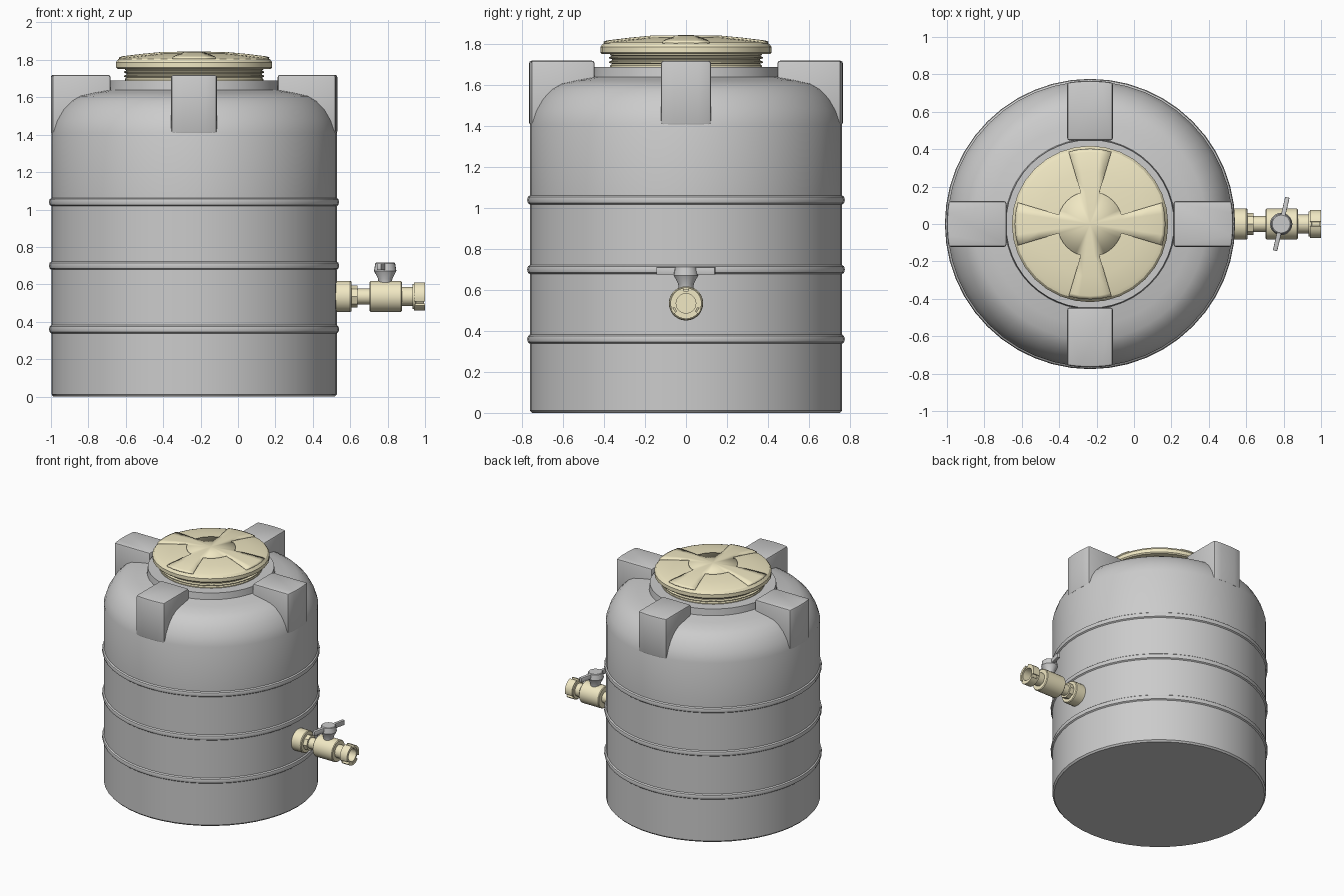
import bpy, bmesh, math
from mathutils import Matrix, Vector

if "Cube" in bpy.data.objects:
    bpy.data.objects.remove(bpy.data.objects["Cube"])

CX = -0.235            # tank axis
PZ = 0.535             # outlet pipe height
cream = bpy.data.materials.new("cream_plastic")
cream.diffuse_color = (0.88, 0.81, 0.55, 1)
cream.use_nodes = True
cream.node_tree.nodes["Principled BSDF"].inputs["Base Color"].default_value = cream.diffuse_color


def finish(name, bm, mat=None, angle=32):
    bmesh.ops.remove_doubles(bm, verts=bm.verts, dist=1e-5)
    bmesh.ops.recalc_face_normals(bm, faces=bm.faces)
    me = bpy.data.meshes.new(name)
    bm.to_mesh(me)
    bm.free()
    ob = bpy.data.objects.new(name, me)
    bpy.context.collection.objects.link(ob)
    if mat:
        me.materials.append(mat)
    for p in me.polygons:
        p.use_smooth = True
    me.set_sharp_from_angle(angle=math.radians(angle))
    return ob


def lathe(name, profile, segs, matrix, mat=None, closed=False):
    """Spin (radius, height) points around local z; closed joins last to first."""
    bm = bmesh.new()
    rings = [[bm.verts.new(matrix @ Vector((r * math.cos(a), r * math.sin(a), h)))
              for a in (math.tau * i / segs for i in range(segs))] if r > 0
             else [bm.verts.new(matrix @ Vector((0, 0, h)))] for r, h in profile]
    pairs = list(zip(rings, rings[1:])) + ([(rings[-1], rings[0])] if closed else [])
    for a, b in pairs:
        for i in range(segs):
            j = (i + 1) % segs
            if len(a) == 1:
                bm.faces.new((a[0], b[i], b[j]))
            elif len(b) == 1:
                bm.faces.new((a[i], a[j], b[0]))
            else:
                bm.faces.new((a[i], a[j], b[j], b[i]))
    return finish(name, bm, mat)


def prism(name, outline, z0, z1, matrix, mat=None, bevel=0.0):
    bm = bmesh.new()
    f = bm.faces.new([bm.verts.new((x, y, z0)) for x, y in outline])
    up = bmesh.ops.extrude_face_region(bm, geom=[f])["geom"]
    bmesh.ops.translate(bm, vec=(0, 0, z1 - z0),
                        verts=[v for v in up if isinstance(v, bmesh.types.BMVert)])
    bmesh.ops.recalc_face_normals(bm, faces=bm.faces)
    if bevel:
        sharp = [e for e in bm.edges if e.calc_face_angle(0) > 0.9]
        bmesh.ops.bevel(bm, geom=sharp, offset=bevel, segments=2, profile=0.5, affect='EDGES')
    bm.transform(matrix)
    return finish(name, bm, mat)


def arc(r, a0, a1, n):
    return [(r * math.cos(a0 + (a1 - a0) * i / n), r * math.sin(a0 + (a1 - a0) * i / n))
            for i in range(n + 1)]


axis = Matrix.Translation((CX, 0, 0))
pipe = Matrix.Translation((0, 0, PZ)) @ Matrix.Rotation(math.pi / 2, 4, 'Y')

# Tank shell with three hoops, rounded shoulder and neck
R = 0.763
body = [(0, 0), (0.752, 0), (R, 0.012)]
for z in (0.36, 0.70, 1.04):
    body += [(R, z - 0.022), (0.772, z - 0.015), (0.776, z), (0.772, z + 0.015), (R, z + 0.022)]
body += [(R, 1.41), (0.742, 1.475), (0.708, 1.535), (0.665, 1.58), (0.62, 1.607),
         (0.54, 1.625), (0.455, 1.64), (0.45, 1.69), (0.36, 1.69), (0, 1.69)]
lathe("tank_body", body, 48, axis)

# Four shoulder blocks, outer face following the wall
half = math.asin(0.122 / 0.766)
block = arc(0.766, -half, half, 4) + [(0.447, 0.122), (0.447, -0.122)]
for i in range(4):
    prism(f"shoulder_block_{i + 1}", block, 1.405, 1.72,
          axis @ Matrix.Rotation(i * math.pi / 2, 4, 'Z'), bevel=0.012)

# Threaded collar under the lid
thread = [(0.30, 1.685), (0.37, 1.685), (0.37, 1.697)]
for z in (1.705, 1.727):
    thread += [(0.362, z), (0.375, z + 0.005), (0.375, z + 0.011), (0.362, z + 0.016)]
thread += [(0.37, 1.748), (0.37, 1.765), (0.30, 1.765)]
lathe("lid_thread", thread, 40, axis, cream, closed=True)

# Domed lid
lathe("lid", [(0, 1.752), (0.41, 1.752), (0.418, 1.76), (0.418, 1.787), (0.405, 1.804),
              (0.385, 1.811), (0.28, 1.824), (0.175, 1.834), (0, 1.837)], 32, axis, cream)

# Raised cross on the lid: centre disc and four flared arms
bm = bmesh.new()
ARM = math.radians(16.5)
levels = [(0.175, 1.842), (0.28, 1.832), (0.385, 1.819), (0.403, 1.813)]
pt = lambda r, z, a: bm.verts.new((CX + r * math.cos(a), r * math.sin(a), z))
top = bm.verts.new((CX, 0, 1.845))
inner = []
for k in range(4):
    c = k * math.pi / 2
    arm = [[pt(r, z, c - ARM + 2 * ARM * i / 4) for i in range(5)] for r, z in levels]
    for a, b in zip(arm, arm[1:]):
        for i in range(4):
            bm.faces.new((a[i], b[i], b[i + 1], a[i + 1]))
    gap = math.pi / 2 - 2 * ARM
    inner += arm[0] + [pt(*levels[0], c + ARM + gap * i / 6) for i in range(1, 6)]
for a, b in zip(inner, inner[1:] + inner[:1]):
    bm.faces.new((top, a, b))
cross = finish("lid_cross", bm, cream)
if cross.data.polygons[0].normal.z < 0:
    cross.data.flip_normals()
sol = cross.modifiers.new("thickness", 'SOLIDIFY')
sol.thickness, sol.offset = 0.012, -1

# Outlet: wall flange, nut and pipe
lathe("wall_flange", [(0, 0.50), (0.084, 0.50), (0.084, 0.60), (0.079, 0.606), (0, 0.606)],
      28, pipe, cream)
lathe("outlet_nut", [(0, 0.60), (0.058, 0.60), (0.058, 0.638), (0, 0.638)], 8, pipe, cream)
lathe("outlet_pipe", [(0, 0.63), (0.042, 0.63), (0.042, 0.72), (0, 0.72)], 24, pipe, cream)

# Valve body and hollow outlet spout
lathe("valve_body", [(0, 0.704), (0.078, 0.704), (0.083, 0.709), (0.083, 0.871),
                     (0.078, 0.876), (0, 0.876)], 28, pipe, cream)
lathe("spout", [(0, 0.87), (0.05, 0.87), (0.05, 0.932), (0.068, 0.934), (0.068, 0.948),
                (0.06, 0.952), (0.06, 0.995), (0.048, 0.995), (0.048, 0.89), (0, 0.89)],
      28, pipe, cream)

# Three grip lugs around the spout end
for i in range(3):
    a = i * math.tau / 3
    w = math.radians(50)
    prism(f"spout_lug_{i + 1}", arc(0.076, -w, w, 8) + arc(0.058, w, -w, 8), 0.94, 1.0,
          pipe @ Matrix.Rotation(a, 4, 'Z'), cream)

# Valve stem and lever handle
stem = Matrix.Translation((0.787, 0, 0))
lathe("valve_stem", [(0, 0.60), (0.036, 0.60), (0.038, 0.63), (0.06, 0.672),
                     (0.053, 0.712), (0.048, 0.716), (0, 0.716)], 20, stem)
prism("valve_handle", [(-0.146, -0.012), (0.146, -0.012), (0.146, 0.012), (-0.146, 0.012)],
      0.676, 0.712, stem @ Matrix.Rotation(math.radians(77), 4, 'Z'), bevel=0.003)
